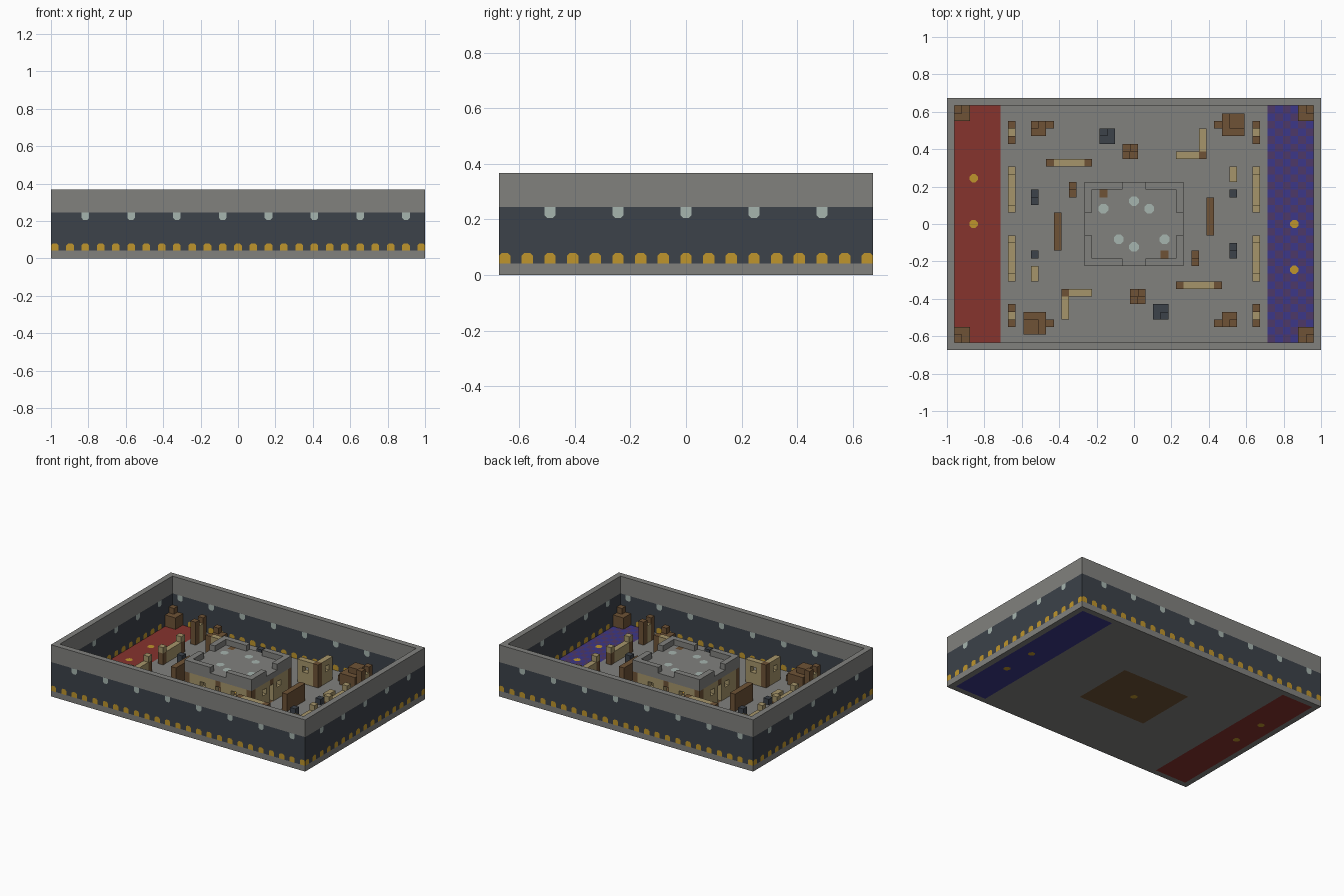
import bpy, bmesh, math
from mathutils import Vector

if "Cube" in bpy.data.objects:
    bpy.data.objects.remove(bpy.data.objects["Cube"])

U = 2 / 49            # one block
LIFT = 0.001          # height of painted plates above a face

COLOURS = {
    "stone": (0.22, 0.22, 0.208), "slate": (0.045, 0.054, 0.067),
    "gold": (0.52, 0.30, 0.025), "lamp": (0.38, 0.46, 0.43),
    "red": (0.24, 0.033, 0.027), "blue": (0.045, 0.038, 0.25),
    "purple": (0.075, 0.04, 0.14), "wood": (0.158, 0.086, 0.037),
    "tan": (0.38, 0.30, 0.145),
}
NAMES = list(COLOURS)
MATS = []
for n, c in COLOURS.items():
    m = bpy.data.materials.new(n)
    m.use_nodes = True
    m.diffuse_color = (*c, 1)
    m.node_tree.nodes["Principled BSDF"].inputs["Base Color"].default_value = (*c, 1)
    MATS.append(m)


class Part:
    """One named object gathered from blocks and flat plates."""

    def __init__(self, name):
        self.name, self.bm = name, bmesh.new()

    def box(self, colour, i, j, k):
        # i, j, k are inclusive block ranges
        lo = Vector((i[0] - .5, j[0] - .5, k[0])) * U
        hi = Vector((i[1] + .5, j[1] + .5, k[1] + 1)) * U
        vs = bmesh.ops.create_cube(self.bm, size=1)["verts"]
        for v in vs:
            v.co = Vector([(lo[a] + hi[a]) / 2 + v.co[a] * (hi[a] - lo[a]) for a in range(3)])
        for f in {f for v in vs for f in v.link_faces}:
            f.material_index = NAMES.index(colour)

    def col(self, colour, i, j, k0, k1):
        self.box(colour, (i, i), (j, j), (k0, k1))

    def plate(self, colour, centre, normal, shape):
        # flat shape painted just above a face
        n = Vector(normal)
        up = Vector((0, 1, 0)) if abs(n.z) > .5 else Vector((0, 0, 1))
        side = up.cross(n)
        c = Vector(centre) + n * LIFT
        f = self.bm.faces.new([self.bm.verts.new(c + side * x * U + up * y * U) for x, y in shape])
        f.material_index = NAMES.index(colour)

    def done(self, turned=False):
        # optionally add the half-turned twin for the other side
        me = bpy.data.meshes.new(self.name)
        self.bm.to_mesh(me)
        self.bm.free()
        for m in MATS:
            me.materials.append(m)
        for t in range(2 if turned else 1):
            ob = bpy.data.objects.new(self.name + ("_twin" if t else ""), me)
            ob.rotation_euler.z = math.pi * t
            bpy.context.collection.objects.link(ob)


SQUARE = [(-.5, -.5), (.5, -.5), (.5, .5), (-.5, .5)]
ARCH = [(-.5, -.5), (.5, -.5), (.5, .2), (.25, .45), (-.25, .45), (-.5, .2)]
DROP = [(-.5, .5), (-.5, -.2), (-.25, -.48), (.25, -.48), (.5, -.2), (.5, .5)]
OCTAGON = [(.68 * math.cos(math.pi * (t + .5) / 4), .68 * math.sin(math.pi * (t + .5) / 4)) for t in range(8)]
SPOT = [(x * .85, y * .85) for x, y in OCTAGON]

# Outer wall: three coloured bands
p = Part("outer_wall")
for colour, k in (("stone", (0, 0)), ("slate", (1, 5)), ("stone", (6, 8))):
    for s in (-1, 1):
        p.box(colour, (-24, 24), (16 * s, 16 * s), k)
        p.box(colour, (24 * s, 24 * s), (-15, 15), k)
p.done()

# Studs and lamps on both faces of the wall
p = Part("wall_studs_and_lamps")
for s in (-1, 1):
    for face in (16.5, 15.5):
        d = s if face > 16 else -s
        for i in range(-24, 25, 2):
            if face > 16 or abs(i) < 24:
                p.plate("gold", (i * U, s * face * U, 1.5 * U), (0, d, 0), ARCH)
        for i in range(-20, 23, 6):
            p.plate("lamp", (-s * i * U, s * face * U, 5.5 * U), (0, d, 0), DROP)
    for face in (24.5, 23.5):
        d = s if face > 24 else -s
        for j in range(-16, 17, 2):
            if face > 24 or abs(j) < 16:
                p.plate("gold", (s * face * U, j * U, 1.5 * U), (d, 0, 0), ARCH)
        for j in range(-12, 13, 6):
            p.plate("lamp", (s * face * U, j * U, 5.5 * U), (d, 0, 0), DROP)
p.done()

# Floor with a coloured zone at each end
p = Part("floor")
p.box("red", (-23, -18), (-15, 15), (0, 0))
p.box("blue", (18, 23), (-15, 15), (0, 0))
for s in (-1, 1):
    p.box("stone", tuple(sorted((7 * s, 17 * s))), (-15, 15), (0, 0))
    p.box("stone", (-6, 6), tuple(sorted((6 * s, 15 * s))), (0, 0))
p.box("wood", (-6, 6), (-5, 5), (0, 0))
spots = [(-21, 6), (-21, 0), (21, 0), (21, -6), (0, 0)]
for i, j in spots:
    p.plate("gold", (i * U, j * U, U), (0, 0, 1), SPOT)
    p.plate("gold", (i * U, j * U, 0), (0, 0, -1), SPOT)
for i in range(18, 24):
    for j in range(-15, 16):
        if (i + j) % 2 and (i, j) not in spots:
            p.plate("purple", (i * U, j * U, U), (0, 0, 1), SQUARE)
p.done()

# Bunker walls with corner posts, windows and doorways
p = Part("bunker_walls")
for s in (-1, 1):
    for i in range(-6, 7):
        if abs(i) == 6:
            p.col("wood", i, 5 * s, 1, 4)
        elif abs(i) == 3:
            p.col("tan", i, 5 * s, 1, 2)
            p.col("tan", i, 5 * s, 4, 4)
        elif i == 0:
            p.col("wood", i, 5 * s, 4, 4)
        else:
            p.col("tan", i, 5 * s, 1, 4)
    for j in range(-4, 5):
        if abs(j) == 2:
            p.col("tan", 6 * s, j, 1, 2)
            p.col("tan", 6 * s, j, 4, 4)
        elif j == 0:
            p.col("wood", 6 * s, j, 4, 4)
        else:
            p.col("tan", 6 * s, j, 1, 4)
    p.col("wood", 4 * s, -4 * s, 1, 4)
p.done()

# Bunker roof with parapet corners, lamps and hatches
p = Part("bunker_roof")
p.box("stone", (-6, 6), (-5, 5), (5, 5))
for sx in (-1, 1):
    for sy in (-1, 1):
        p.box("stone", tuple(sorted((2 * sx, 6 * sx))), (5 * sy, 5 * sy), (6, 6))
        p.box("stone", (6 * sx, 6 * sx), tuple(sorted((2 * sy, 4 * sy))), (6, 6))
for s in (-1, 1):
    for i, j in ((-4, 2), (0, 3), (2, 2)):
        p.plate("lamp", (s * i * U, s * j * U, 6 * U), (0, 0, 1), OCTAGON)
    p.plate("wood", (-4 * s * U, 4 * s * U, 6 * U), (0, 0, 1), SQUARE)
p.done()

# Crate stacks in the four corners
p = Part("corner_crates")
for s in (-1, 1):
    p.box("wood", (-23, -22), (14, 15) if s > 0 else (-15, -14), (1, 2))
    p.col("wood", -23, 15 * s, 3, 3)
p.done(True)

# Barriers in front of each end zone
p = Part("zone_barriers")
for s in (-1, 1):
    for j in (11, 13):
        p.col("wood", -16, j * s, 1, 4)
    p.col("tan", -16, 12 * s, 1, 3)
    p.box("tan", (-16, -16), tuple(sorted((3 * s, 6 * s))), (1, 2))
    for j in (2, 7):
        p.col("wood", -16, j * s, 1, 2)
        p.col("tan", -16, j * s, 3, 3)
p.done(True)

# Small stepped crate pile
p = Part("small_crate_pile")
p.box("wood", (-13, -12), (12, 13), (1, 2))
p.col("wood", -11, 13, 1, 1)
p.col("wood", -13, 13, 3, 3)
p.done(True)

# Large stepped crate pile
p = Part("large_crate_pile")
p.box("wood", (12, 14), (12, 14), (1, 2))
p.col("wood", 11, 13, 1, 1)
p.box("wood", (13, 14), (13, 14), (3, 3))
p.done(True)

# Straight wall with end posts and a window
p = Part("post_wall")
for i in (-11, -6):
    p.col("wood", i, 8, 1, 4)
p.box("tan", (-10, -7), (8, 8), (1, 2))
p.box("tan", (-10, -7), (8, 8), (4, 4))
for i in (-10, -7):
    p.col("tan", i, 8, 3, 3)
p.done(True)

# Angled wall with a corner post and windows
p = Part("angled_wall")
p.col("wood", 9, 9, 1, 4)
for k in ((1, 2), (4, 4)):
    p.box("tan", (6, 8), (9, 9), k)
    p.box("tan", (9, 9), (10, 12), k)
for i, j in ((6, 9), (8, 9), (9, 10), (9, 12)):
    p.col("tan", i, j, 3, 3)
p.done(True)

# Plank screen
p = Part("plank_screen")
p.box("wood", (10, 10), (-1, 3), (1, 3))
p.done(True)

# Loose crates
p = Part("loose_crates")
p.box("wood", (-1, 0), (9, 10), (1, 1))
p.col("wood", 0, 10, 2, 2)
p.col("wood", -1, 9, 2, 2)
p.col("wood", -8, 5, 1, 2)
p.col("wood", -8, 4, 1, 1)
p.done(True)

# Dark stone blocks
p = Part("dark_blocks")
p.box("slate", (-4, -3), (11, 12), (1, 1))
p.col("slate", -4, 12, 2, 2)
p.col("slate", -13, 4, 1, 1)
p.col("slate", -13, 3, 1, 2)
p.col("slate", 13, 4, 1, 1)
p.done(True)

# Low tan bench
p = Part("low_bench")
p.box("tan", (13, 13), (6, 7), (1, 1))
p.done(True)
